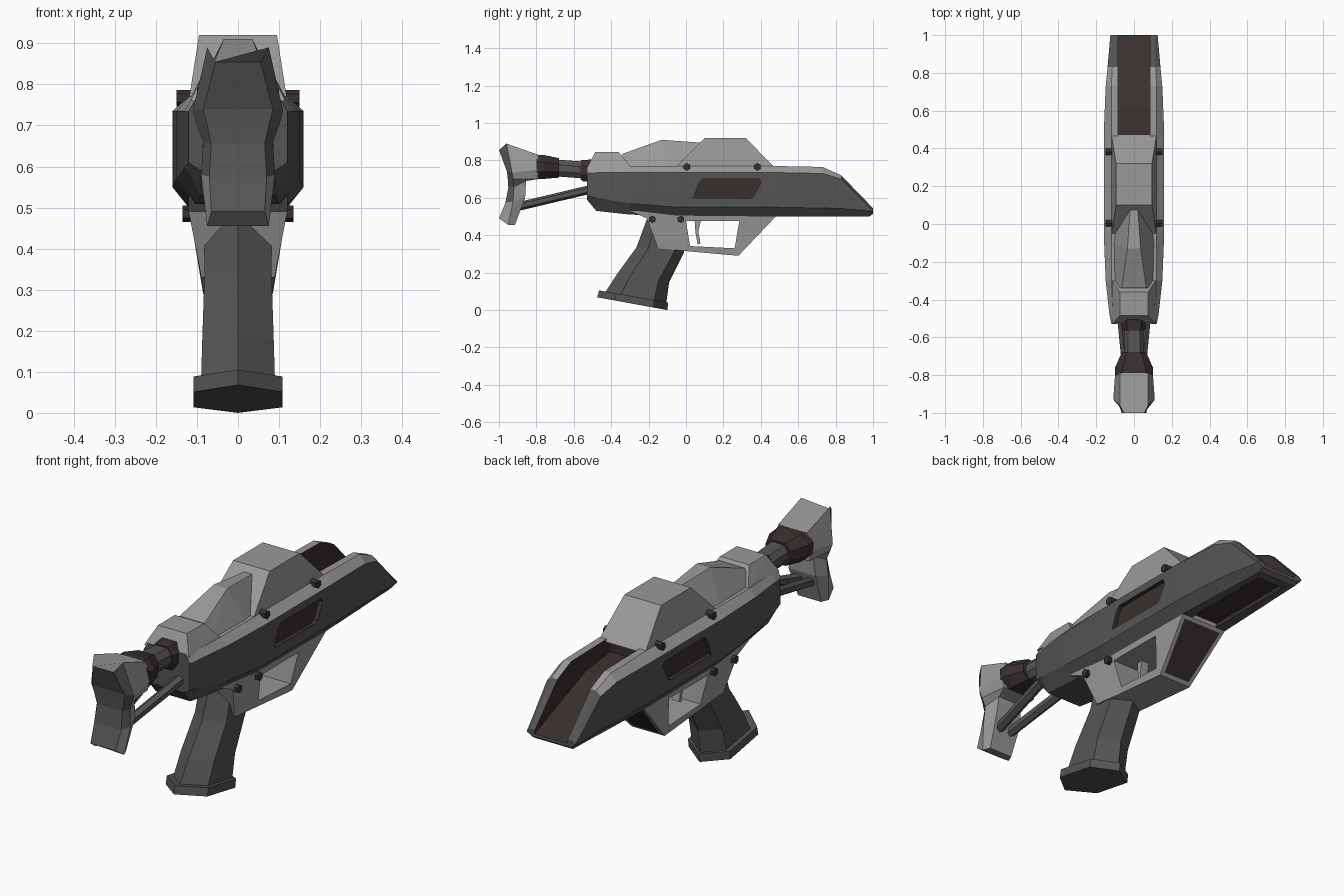
import bpy, bmesh, math
from mathutils import Vector, Matrix

if "Cube" in bpy.data.objects:
    bpy.data.objects.remove(bpy.data.objects["Cube"])


def material(name, rgb):
    m = bpy.data.materials.new(name)
    m.diffuse_color = (*rgb, 1)
    m.use_nodes = True
    m.node_tree.nodes["Principled BSDF"].inputs["Base Color"].default_value = m.diffuse_color
    return m


PALETTE = [material("dark grey", (0.09, 0.09, 0.09)),
           material("light grey", (0.32, 0.32, 0.32)),
           material("dark brown", (0.042, 0.028, 0.028))]
DARK, LIGHT, BROWN = 0, 1, 2


def finish(bm, name, mat):
    """mat is a palette index or a rule taking a face."""
    bmesh.ops.recalc_face_normals(bm, faces=bm.faces)
    bm.normal_update()
    for f in bm.faces:
        f.material_index = mat(f) if callable(mat) else mat
    me = bpy.data.meshes.new(name)
    bm.to_mesh(me)
    bm.free()
    for m in PALETTE:
        me.materials.append(m)
    ob = bpy.data.objects.new(name, me)
    bpy.context.collection.objects.link(ob)
    return ob


def loft(name, half_rings, mat):
    """Skin rings; each ring lists its x >= 0 half and is mirrored."""
    bm = bmesh.new()
    rings = []
    for h in half_rings:
        full = list(h) + [(-x, y, z) for x, y, z in reversed(h) if x > 1e-6]
        rings.append([bm.verts.new(p) for p in full])
    n = len(rings[0])
    for a, b in zip(rings, rings[1:]):
        for i in range(n):
            j = (i + 1) % n
            bm.faces.new((a[i], a[j], b[j], b[i]))
    bm.faces.new(rings[0])
    bm.faces.new(rings[-1])
    return finish(bm, name, mat)


def hull(name, pts, mat):
    """Convex block from mirrored corner points."""
    bm = bmesh.new()
    for x, y, z in pts:
        bm.verts.new((x, y, z))
        bm.verts.new((-x, y, z))
    bmesh.ops.convex_hull(bm, input=bm.verts)
    bmesh.ops.dissolve_limit(bm, angle_limit=0.01, verts=bm.verts, edges=bm.edges)
    return finish(bm, name, mat)


def prism(name, yz, x0, x1, mat, width=lambda z: 1):
    """Extrude a side profile from x0 to x1, with width varying by height."""
    bm = bmesh.new()
    a = [bm.verts.new((x0 * width(z), y, z)) for y, z in yz]
    b = [bm.verts.new((x1 * width(z), y, z)) for y, z in yz]
    bm.faces.new(a)
    bm.faces.new(b)
    for i in range(len(a)):
        j = (i + 1) % len(a)
        bm.faces.new((a[i], a[j], b[j], b[i]))
    return finish(bm, name, mat)


def rod(name, p, q, r, sides, mat):
    p, q = Vector(p), Vector(q)
    rot = (q - p).to_track_quat('Z', 'Y').to_matrix().to_4x4()
    bm = bmesh.new()
    bmesh.ops.create_cone(bm, cap_ends=True, segments=sides, radius1=r, radius2=r,
                          depth=(q - p).length,
                          matrix=Matrix.Translation((p + q) / 2) @ rot)
    return finish(bm, name, mat)


def cut(ob, cutter):
    """Apply a boolean difference and remove the cutter."""
    cutter.hide_render = True
    mod = ob.modifiers.new("cut", 'BOOLEAN')
    mod.operation, mod.solver, mod.object = 'DIFFERENCE', 'EXACT', cutter
    dg = bpy.context.evaluated_depsgraph_get()
    dg.update()
    me = bpy.data.meshes.new_from_object(ob.evaluated_get(dg))
    ob.modifiers.clear()
    ob.data = me
    bpy.data.objects.remove(cutter)


# Main body: y, half width, top half width, bottom half width, bottom, low bevel, high bevel, top
body = loft("main_body", [
    [(tw, y, zt), (w, y, zu), (w, y, zl), (bw, y, zb)]
    for y, w, tw, bw, zb, zl, zu, zt in [
        (-0.53, .12, .10, .09, .59, .61, .735, .77),
        (-0.48, .13, .11, .09, .53, .60, .735, .77),
        (-0.30, .15, .12, .10, .51, .57, .735, .77),
        (-0.05, .16, .12, .12, .505, .55, .735, .77),
        (0.48, .16, .12, .12, .50, .55, .735, .77),
        (0.73, .15, .12, .11, .50, .545, .73, .765),
        (0.83, .14, .115, .105, .50, .543, .70, .72),
        (0.98, .127, .11, .10, .50, .53, .55, .565),
        (1.00, .125, .11, .10, .515, .53, .535, .545)]],
    lambda f: LIGHT if f.normal.z > 0.3 and f.calc_center_median().y < 0.8 else DARK)
# Front trough, underside channel and side windows
cut(body, prism("trough_cutter", [(.44, .70), (.62, .68), (1.0, .53), (1.06, .506), (1.06, .9), (.44, .9)],
                -.085, .085, BROWN))
cut(body, prism("channel_cutter", [(.47, .45), (.95, .45), (.93, .52), (.47, .52)], -.07, .07, BROWN))
window = [(.04, .60), (.07, .68), (.09, .70), (.39, .70), (.40, .68), (.36, .605), (.34, .597)]
for s in (-1, 1):
    cut(body, prism("window_cutter", window, s * .14, s * .2, BROWN))

# Top covers
hull("top_hump", [(.12, -.06, .76), (.12, .475, .76), (.095, .10, .92), (.095, .32, .92)], LIGHT)
hull("top_wedge", [(.085, .10, .76), (.11, -.10, .76), (.105, -.34, .76), (.02, .08, .895),
                   (.035, -.13, .91), (.065, -.34, .835)], LIGHT)
hull("rear_cover", [(.115, -.53, .76), (.12, -.29, .76), (.075, -.485, .845), (.075, -.36, .845)], LIGHT)

# Trigger guard, tapering downwards, with an inset brown panel on its front slope
guard = prism("trigger_guard", [(-.30, .53), (-.21, .49), (-.15, .33), (0, .315), (.28, .29),
                                (.48, .50), (.48, .53)], -1, 1, LIGHT,
              lambda z: .085 + .035 * min(1, max(0, (z - .31) / .17)))
bm = bmesh.new()
bm.from_mesh(guard.data)
slope = max((f for f in bm.faces if f.normal.z < -.3), key=lambda f: f.normal.y)
bmesh.ops.inset_individual(bm, faces=[slope], thickness=.025)
slope.material_index = BROWN
bm.to_mesh(guard.data)
bm.free()
cut(guard, prism("guard_hole_cutter", [(0, .475), (.285, .475), (.26, .33), (.022, .342)], -.2, .2, LIGHT))
prism("trigger", [(.045, .50), (.085, .50), (.066, .42), (.078, .355), (.062, .35), (.05, .42)],
      -.02, .02, LIGHT)


# Grip: six-sided sections given by rear point, front point and half width
def grip_ring(rear, front, w):
    r, f = Vector((0, *rear)), Vector((0, *front))
    pts = [r] + [r.lerp(f, t) + Vector((w, 0, 0)) for t in (.25, .8)] + [f]
    return [tuple(p) for p in pts]


loft("grip", [grip_ring((-.20, .51), (0, .50), .08), grip_ring((-.265, .335), (-.01, .31), .082),
              grip_ring((-.37, .19), (-.09, .15), .087), grip_ring((-.435, .09), (-.105, .04), .09)], DARK)
loft("grip_base", [grip_ring((-.465, .105), (-.095, .04), .108),
                   grip_ring((-.475, .068), (-.10, 0), .108)], DARK)

# Shoulder stock: each ring has pad, widest and inner corners as (x, y, z)
loft("stock", [
    [(.055, -1.0, .855), (.075, -.96, .89), (.075, -.79, .83)],
    [(.085, -.957, .74), (.11, -.93, .735), (.10, -.79, .75)],
    [(.075, -.953, .70), (.10, -.925, .70), (.085, -.79, .70)],
    [(.065, -.95, .655), (.085, -.92, .66), (.06, -.855, .69)],
    [(.07, -.965, .575), (.09, -.925, .58), (.07, -.86, .60)],
    [(.065, -1.0, .49), (.075, -.95, .455), (.06, -.915, .455)]],
    lambda f: DARK if f.normal.y < -.4 else LIGHT)


# Stock tube, collar and ring: octagonal sections along y
def oct_ring(y, w, z, h):
    return [(w * .6, y, z + h), (w, y, z + h * .4), (w, y, z - h * .4), (w * .6, y, z - h)]


loft("stock_collar", [oct_ring(-.80, .10, .765, .065), oct_ring(-.76, .10, .765, .064),
                      oct_ring(-.68, .065, .76, .052)], BROWN)
loft("stock_tube", [oct_ring(-.70, .052, .76, .045), oct_ring(-.50, .05, .745, .045)], DARK)
loft("tube_ring", [oct_ring(-.565, .055, .75, .05), oct_ring(-.55, .062, .745, .057),
                   oct_ring(-.50, .062, .745, .06)], BROWN)

# Brace rods and bolts, both sides
for s, side in ((-1, "left"), (1, "right")):
    rod(f"brace_rod_{side}", (s * .03, -.89, .555), (s * .07, -.49, .65), .023, 6, DARK)
    for i, (x, y, z) in enumerate([(.132, .005, .766), (.132, .382, .766),
                                   (.117, -.18, .485), (.117, -.027, .485)]):
        rod(f"bolt_{side}_{i + 1}", (s * (x - .03), y, z), (s * (x + .018), y, z), .02, 6, BROWN)
